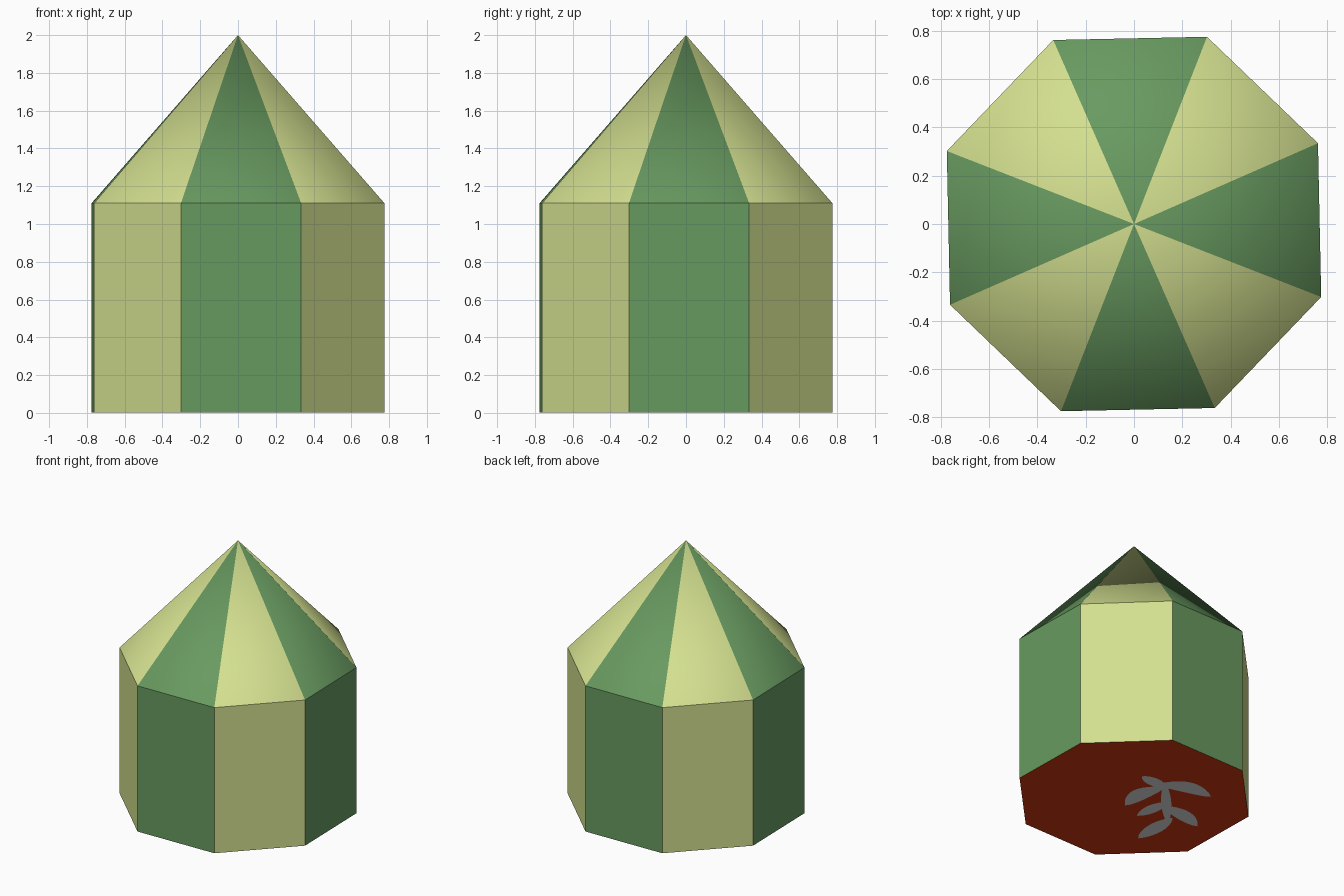
import bpy, bmesh, math

if "Cube" in bpy.data.objects:
    bpy.data.objects.remove(bpy.data.objects["Cube"])

R, EAVE, APEX, TURN = 0.832, 1.11, 2.0, math.radians(23.7)


def material(name, rgb):
    m = bpy.data.materials.new(name)
    lin = [((c / 255 + 0.055) / 1.055) ** 2.4 for c in rgb]
    m.diffuse_color = (*lin, 1)
    m.use_nodes = True
    m.node_tree.nodes["Principled BSDF"].inputs["Base Color"].default_value = m.diffuse_color
    return m


green = material("leaf green", (104, 154, 96))
cream = material("pale yellow green", (211, 223, 143))
red = material("brick red", (212, 59, 20))
grey = material("light grey", (225, 225, 225))


def make_object(name, bm, mats):
    me = bpy.data.meshes.new(name)
    bm.to_mesh(me)
    bm.free()
    ob = bpy.data.objects.new(name, me)
    bpy.context.collection.objects.link(ob)
    for m in mats:
        me.materials.append(m)
    return ob


# Octagonal tower: walls, smooth pointed roof and base in one closed shell
bm = bmesh.new()


def ring(z):
    return [bm.verts.new((R * math.cos(TURN + i * math.pi / 4),
                          R * math.sin(TURN + i * math.pi / 4), z)) for i in range(8)]


low, high = ring(0.003), ring(EAVE)
tip = bm.verts.new((0, 0, APEX))
for i in range(8):
    j = (i + 1) % 8
    wall = bm.faces.new((low[i], low[j], high[j], high[i]))
    roof = bm.faces.new((high[i], high[j], tip))
    # alternate colours: diagonal sides pale, straight sides green
    wall.material_index = roof.material_index = i % 2
    roof.smooth = True
base = bm.faces.new(low[::-1])
base.material_index = 2
bm.normal_update()
# the eaves, wall corners and base rim stay sharp
for e in bm.edges:
    e.smooth = tip in e.verts
tower = make_object("striped_tower", bm, (cream, green, red))
# side 0 runs from 23.7 to 68.7 degrees, a diagonal, so slot 0 is pale

# Painted leaf sprig under the base, as a thin plate
bm = bmesh.new()


def leaf(a, b, width, bend=0.0, n=10):
    """Pointed leaf from a to b, in (sideways, depth) base coordinates."""
    dx, dy = b[0] - a[0], b[1] - a[1]
    length = math.hypot(dx, dy)
    px, py = -dy / length, dx / length
    pts = []
    for side in (1, -1):
        for k in range(n):
            t = k / n if side == 1 else 1 - k / n
            s = math.sin(math.pi * t)
            off = side * width * s ** 0.7 + bend * s if s > 1e-6 else 0
            u, d = a[0] + dx * t + px * off, a[1] + dy * t + py * off
            pts.append(((-u - d) / math.sqrt(2), (u - d) / math.sqrt(2), 0))
    f = bm.faces.new([bm.verts.new(p) for p in pts])
    f.normal_update()
    if f.normal.z > 0:
        f.normal_flip()


leaf((-0.07, 0.10), (0.22, -0.13), 0.07, -0.04)
leaf((0.08, -0.29), (0.23, -0.12), 0.05)
leaf((0.17, -0.17), (0.53, 0.03), 0.07, -0.05)
leaf((0.00, 0.25), (0.22, 0.08), 0.05)
leaf((0.20, 0.13), (0.40, 0.43), 0.06, -0.02)
leaf((-0.02, 0.56), (0.24, 0.30), 0.06)
leaf((0.23, -0.20), (0.20, 0.38), 0.035)
make_object("base_leaf_sprig", bm, (grey,))
